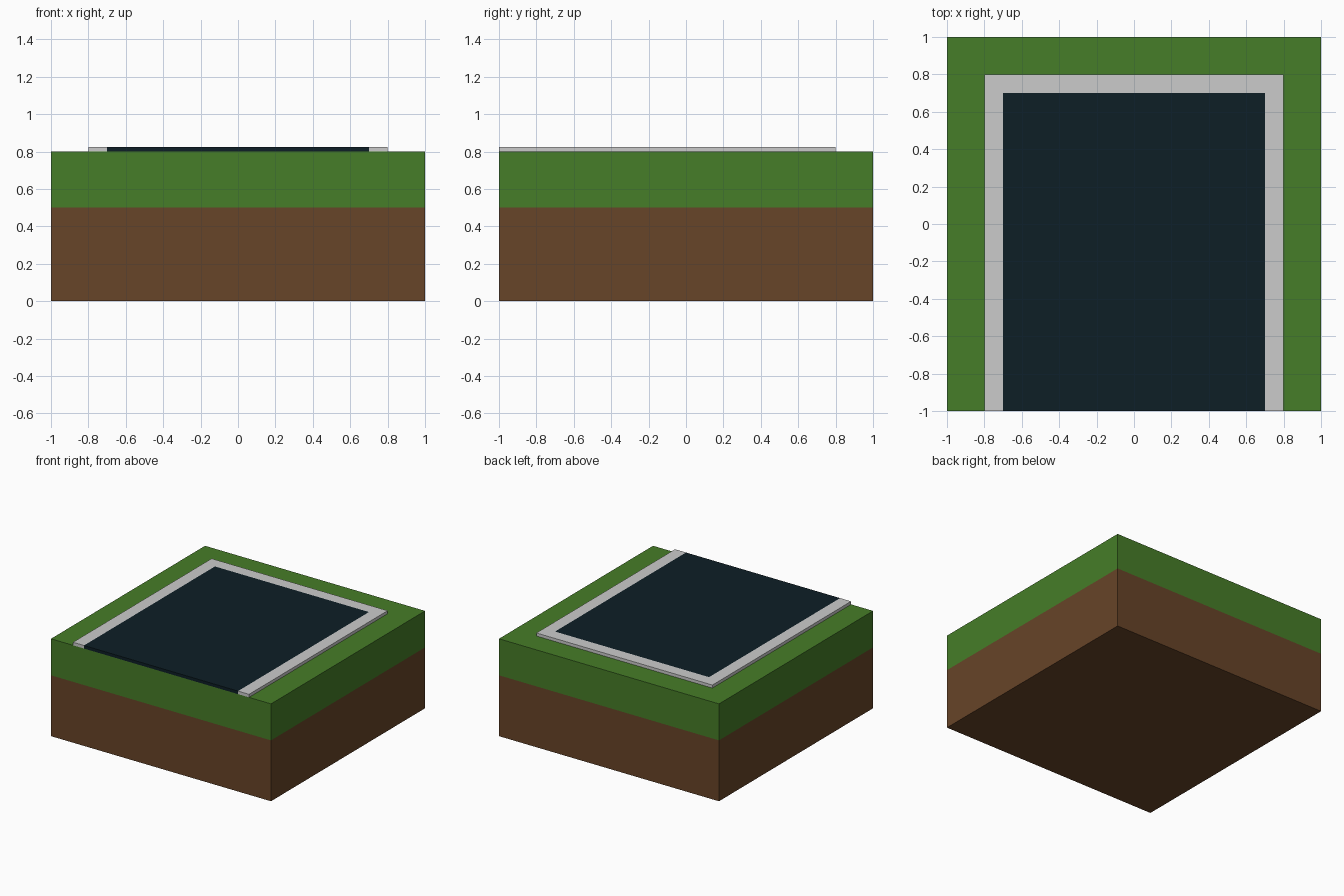
import bpy, bmesh

if "Cube" in bpy.data.objects:
    bpy.data.objects.remove(bpy.data.objects["Cube"])


def material(name, rgb):
    m = bpy.data.materials.new(name)
    m.diffuse_color = (*rgb, 1)
    m.use_nodes = True
    m.node_tree.nodes["Principled BSDF"].inputs["Base Color"].default_value = m.diffuse_color
    return m


def prism(name, outline, z0, z1, mat=None):
    """Extrude a flat xy outline from z0 up to z1."""
    bm = bmesh.new()
    base = bm.faces.new([bm.verts.new((x, y, z0)) for x, y in outline])
    top = bmesh.ops.extrude_face_region(bm, geom=[base], use_keep_orig=True)["geom"]
    verts = [g for g in top if isinstance(g, bmesh.types.BMVert)]
    bmesh.ops.translate(bm, verts=verts, vec=(0, 0, z1 - z0))
    bmesh.ops.recalc_face_normals(bm, faces=bm.faces)
    mesh = bpy.data.meshes.new(name)
    bm.to_mesh(mesh)
    bm.free()
    if mat:
        mesh.materials.append(mat)
    obj = bpy.data.objects.new(name, mesh)
    bpy.context.collection.objects.link(obj)
    return obj


def rect(x, y0, y1):
    return [(-x, y0), (x, y0), (x, y1), (-x, y1)]


# Ground layers
prism("dirt", rect(1, -1, 1), 0, 0.5, material("dirt", (0.136, 0.058, 0.021)))
prism("grass", rect(1, -1, 1), 0.5, 0.8, material("grass", (0.061, 0.205, 0.021)))

# Road end, flush with its kerb
prism("road", rect(0.7, -1, 0.7), 0.8, 0.825, material("asphalt", (0.004, 0.013, 0.019)))

# U-shaped kerb around the sides and back of the road
half = [(0.7, 0.7), (0.7, -1), (0.8, -1), (0.8, 0.8)]
prism("kerb", half + [(-x, y) for x, y in reversed(half)], 0.8, 0.825)
